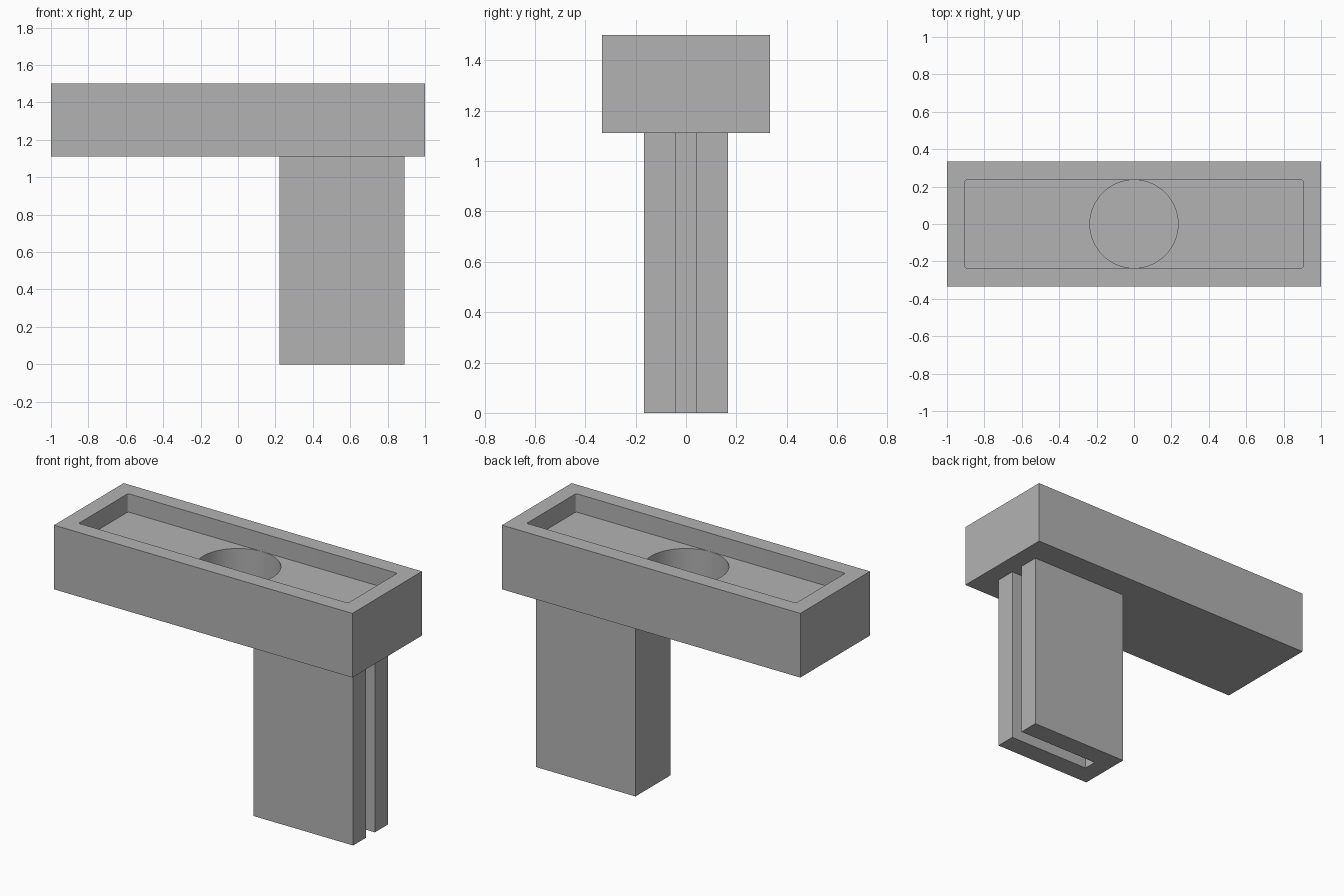
import bpy
import bmesh

if "Cube" in bpy.data.objects:
    bpy.data.objects.remove(bpy.data.objects["Cube"], do_unlink=True)

U = 1 / 9                       # design unit: the block is 18 units long
LEG_TOP, TOP = 10 * U, 13.5 * U

grey = bpy.data.materials.new("plain grey")
grey.use_nodes = True
colour = (0.45, 0.45, 0.45, 1)
grey.diffuse_color = colour
grey.node_tree.nodes["Principled BSDF"].inputs["Base Color"].default_value = colour


def prism(name, outline, z0, z1):
    """Extrude a flat outline from z0 up to z1."""
    bm = bmesh.new()
    face = bm.faces.new([bm.verts.new((x, y, z0)) for x, y in outline])
    top = bmesh.ops.extrude_face_region(bm, geom=[face])["geom"]
    for v in top:
        if isinstance(v, bmesh.types.BMVert):
            v.co.z = z1
    bmesh.ops.recalc_face_normals(bm, faces=bm.faces)
    mesh = bpy.data.meshes.new(name)
    bm.to_mesh(mesh)
    bm.free()
    mesh.materials.append(grey)
    ob = bpy.data.objects.new(name, mesh)
    bpy.context.collection.objects.link(ob)
    return ob


def rectangle(hx, hy):
    return [(-hx, -hy), (hx, -hy), (hx, hy), (-hx, hy)]


def activate(ob):
    bpy.ops.object.select_all(action="DESELECT")
    ob.select_set(True)
    bpy.context.view_layer.objects.active = ob


def cut(ob, cutter):
    """Subtract the cutter from the object and discard it."""
    mod = ob.modifiers.new("cut", "BOOLEAN")
    mod.operation, mod.solver, mod.object = "DIFFERENCE", "EXACT", cutter
    activate(ob)
    bpy.ops.object.modifier_apply(modifier=mod.name)
    bpy.data.objects.remove(cutter, do_unlink=True)


# Top block
block = prism("top_block", rectangle(9 * U, 3 * U), LEG_TOP, TOP)

# Shallow rectangular recess with slightly rounded upright corners
recess = prism("recess_cutter", rectangle(8.125 * U, 2.125 * U), TOP - U, TOP + U)
bm = bmesh.new()
bm.from_mesh(recess.data)
upright = [e for e in bm.edges if abs(e.verts[0].co.z - e.verts[1].co.z) > U]
bmesh.ops.bevel(bm, geom=upright, offset=0.01, segments=4, profile=0.5, affect="EDGES")
bm.to_mesh(recess.data)
bm.free()
cut(block, recess)

# Round blind hole in the recess floor
bpy.ops.mesh.primitive_cylinder_add(vertices=72, radius=2.12 * U, depth=2.5 * U,
                                    location=(0, 0, TOP - 1.75 * U))
hole = bpy.context.object
hole.data.materials.append(grey)
cut(block, hole)
activate(block)
bpy.ops.object.shade_smooth_by_angle(angle=0.5)

# Leg with a full-height slot open towards +x
x0, x1, half, slot = 2 * U, 8 * U, 1.5 * U, 0.375 * U
lower = [(x0, -half), (x1, -half), (x1, -slot), (x0 + U, -slot)]
prism("slotted_leg", lower + [(x, -y) for x, y in reversed(lower)], 0, LEG_TOP)
